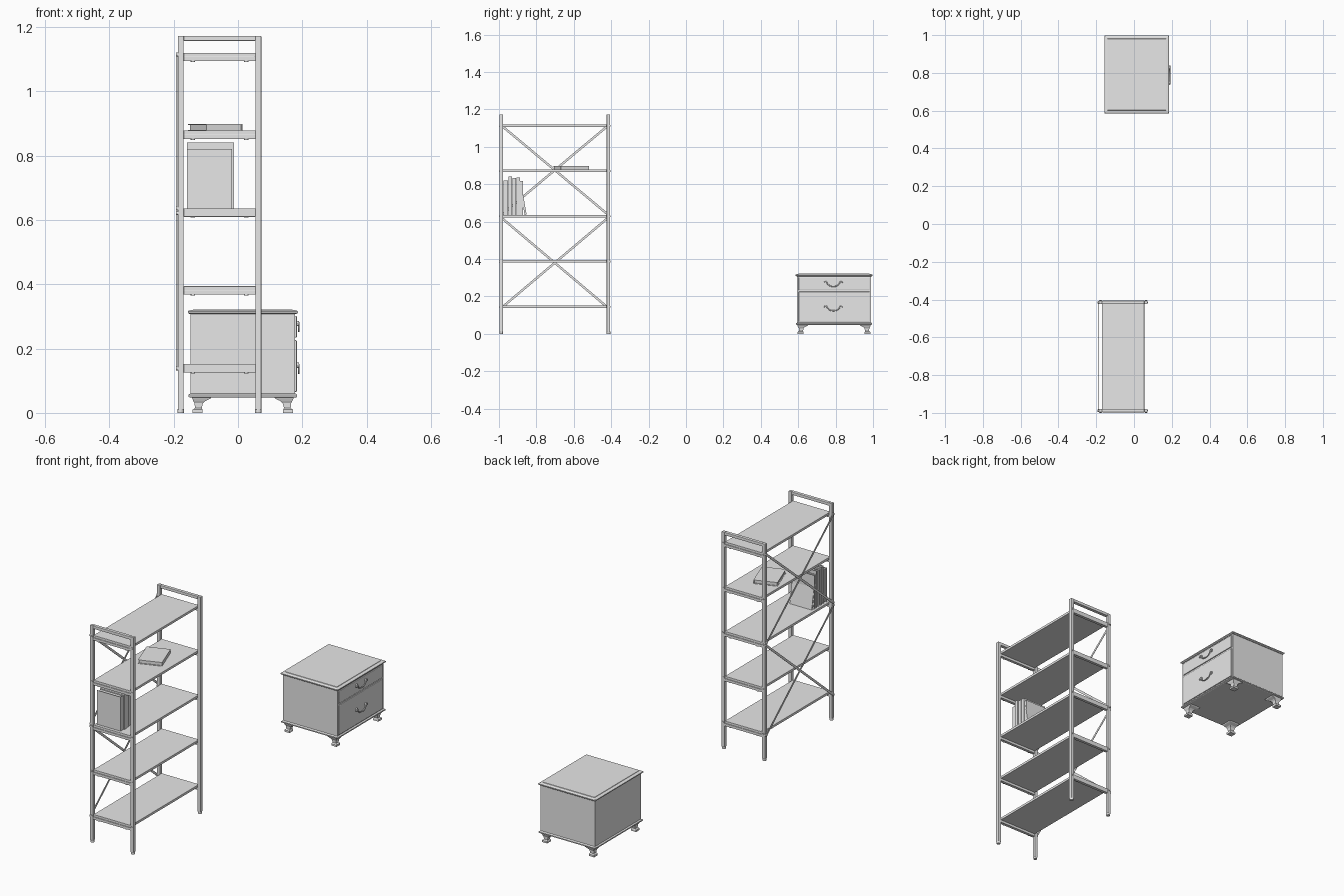
import bpy, bmesh, math
from mathutils import Vector, Matrix

if "Cube" in bpy.data.objects:
    bpy.data.objects.remove(bpy.data.objects["Cube"], do_unlink=True)

grey = bpy.data.materials.new("plain_grey")
grey.use_nodes = True
GREY = (0.8, 0.8, 0.8, 1)
grey.diffuse_color = GREY
grey.node_tree.nodes["Principled BSDF"].inputs["Base Color"].default_value = GREY


def finish(name, bm, bevel=0):
    bmesh.ops.recalc_face_normals(bm, faces=bm.faces)
    mesh = bpy.data.meshes.new(name)
    bm.to_mesh(mesh)
    bm.free()
    mesh.materials.append(grey)
    ob = bpy.data.objects.new(name, mesh)
    bpy.context.collection.objects.link(ob)
    if bevel:
        mod = ob.modifiers.new("edge", "BEVEL")
        mod.width = bevel
        mod.segments = 2
    return ob


def add_box(bm, x, y, z, matrix=Matrix()):
    """Box from (low, high) ranges."""
    lo, hi = zip(x, y, z)
    lo, hi = Vector(lo), Vector(hi)
    fit = Matrix.Translation((lo + hi) / 2) @ Matrix.Diagonal((*(hi - lo), 1))
    bmesh.ops.create_cube(bm, size=1, matrix=matrix @ fit)


def box(name, x, y, z, bevel=0):
    bm = bmesh.new()
    add_box(bm, x, y, z)
    return finish(name, bm, bevel)


def loft(name, rings):
    """Skin a stack of four-cornered rings."""
    bm = bmesh.new()
    rows = [[bm.verts.new(p) for p in ring] for ring in rings]
    for a, b in zip(rows, rows[1:]):
        for i in range(4):
            j = (i + 1) % 4
            bm.faces.new((a[i], a[j], b[j], b[i]))
    bm.faces.new(rows[0])
    bm.faces.new(rows[-1])
    return finish(name, bm)


def rect(x, y, z):
    return [(x[0], y[0], z), (x[1], y[0], z), (x[1], y[1], z), (x[0], y[1], z)]


def disc(name, centre, radius, depth, axis):
    bm = bmesh.new()
    turn = Vector((0, 0, 1)).rotation_difference(Vector(axis)).to_matrix().to_4x4()
    bmesh.ops.create_cone(bm, cap_ends=True, segments=12, radius1=radius, radius2=radius,
                          depth=depth, matrix=Matrix.Translation(centre) @ turn)
    return finish(name, bm)


# Shelf unit: two end frames joined by five boards
BACK, FRONT = -0.178, 0.0635
ENDS = (-0.988, -0.415)
MID = sum(ENDS) / 2
TOPS = [0.152 + 0.242 * i for i in range(5)]
H = 0.009

for y in ENDS:
    side = 1 if y > MID else -1
    for x in (BACK, FRONT):
        box("post", (x - H, x + H), (y - H, y + H), (0.01, 1.173), 0.002)
        disc("post_foot", (x, y, 0.006), 0.01, 0.012, (0, 0, 1))
    box("top_rail", (BACK + H, FRONT - H), (y - H, y + H), (1.157, 1.173), 0.002)
    for top in TOPS:
        box("shelf_rail", (BACK + H, FRONT - H), (y - 0.008, y + 0.008),
            (top - 0.026, top - 0.012), 0.001)
        for x in (BACK, FRONT):
            disc("bolt", (x, y + side * 0.01, top - 0.007), 0.005, 0.004, (0, 1, 0))
        for x in (-0.14, 0.026):
            disc("screw", (x, y, top - 0.027), 0.007, 0.004, (0, 0, 1))

for top in TOPS:
    box("shelf_board", (BACK + H, FRONT - H), (ENDS[0] - 0.005, ENDS[1] + 0.005),
        (top - 0.013, top), 0.001)

# Crossed flat braces on the back
for low, high in ((TOPS[0] - 0.014, TOPS[2] - 0.014), (TOPS[2] + 0.0, TOPS[4] - 0.005)):
    for layer, (za, zb) in enumerate(((low, high), (high, low))):
        a, b = Vector((0, ENDS[0], za)), Vector((0, ENDS[1], zb))
        run = b - a
        tilt = Matrix.Rotation(math.atan2(run.z, run.y), 4, "X")
        place = Matrix.Translation((a + b) / 2 + Vector((-0.1885 - layer * 0.002, 0, 0)))
        half = run.length / 2
        bm = bmesh.new()
        add_box(bm, (-0.001, 0.001), (-half, half), (-0.006, 0.006), place @ tilt)
        finish("cross_brace", bm)
        for p in (a, b):
            disc("brace_bolt", (-0.19, p.y, p.z), 0.006, 0.006, (1, 0, 0))


# Books: two covers, a spine and a page block
def book(depth, thick, height, matrix):
    bm = bmesh.new()
    c = 0.002
    for y in (0, thick - c):
        add_box(bm, (0, depth), (y, y + c), (0, height), matrix)
    add_box(bm, (depth - c, depth + c), (0, thick), (0, height), matrix)
    add_box(bm, (0.004, depth - c), (c, thick - c), (0.004, height - 0.004), matrix)
    return finish("book", bm)


y = -0.977
for thick, height, depth in ((0.026, 0.184, 0.138), (0.021, 0.205, 0.143), (0.02, 0.198, 0.14),
                             (0.019, 0.2, 0.136), (0.015, 0.182, 0.132)):
    book(depth, thick, height, Matrix.Translation((-0.158, y, TOPS[2])))
    y += thick + 0.001
book(0.13, 0.011, 0.168, Matrix.Translation((-0.155, -0.863, TOPS[2]))
     @ Matrix.Rotation(math.radians(10), 4, "X"))
book(0.12, 0.02, 0.16, Matrix.Translation((-0.071, -0.615, TOPS[3]))
     @ Matrix.Rotation(math.radians(20), 4, "Z")
     @ Matrix.Translation((-0.06, 0.08, 0)) @ Matrix.Rotation(math.pi / 2, 4, "X"))

# Bedside cabinet, drawers facing +x
CX, CY = (-0.148, 0.178), (0.594, 0.989)


def grow(span, amount):
    return (span[0] - amount, span[1] + amount)


box("cabinet_body", CX, CY, (0.055, 0.312))
loft("cabinet_top", [rect(grow(CX, g), grow(CY, g), z) for g, z in
                     ((0.003, 0.307), (0.008, 0.311), (0.008, 0.316), (0.003, 0.319),
                      (-0.008, 0.32), (-0.009, 0.322))])
loft("base_moulding", [rect(grow(CX, g), grow(CY, g), z) for g, z in
                       ((0.002, 0.048), (0.006, 0.05), (0.006, 0.056), (0, 0.061))])
for low, high in ((0.065, 0.226), (0.234, 0.302)):
    box("drawer_front", (0.17, 0.183), grow(CY, -0.008), (low, high), 0.003)

# Bracket feet, one stepped block in each corner
STEPS = ((0.05, 0.0, 0.062), (0.044, 0.002, 0.058), (0.037, 0.005, 0.042), (0.03, 0.009, 0.035),
         (0.015, 0.01, 0.031), (0.01, 0.003, 0.034), (0, 0.003, 0.034))
for cx, sx in ((CX[0] + 0.004, 1), (CX[1] - 0.004, -1)):
    for cy, sy in ((CY[0], 1), (CY[1], -1)):
        loft("cabinet_foot", [rect((cx + sx * a, cx + sx * b), (cy + sy * a, cy + sy * b), z)
                              for z, a, b in STEPS])

# Drop handles swept along a curved path
for z in (0.272, 0.142):
    curve = bpy.data.curves.new("drawer_handle", "CURVE")
    curve.dimensions = "3D"
    curve.bevel_depth = 0.003
    curve.bevel_resolution = 2
    curve.resolution_u = 5
    curve.use_fill_caps = True
    path = ((-0.05, 0.002), (-0.04, 0.008), (-0.03, -0.006), (-0.016, -0.016), (0, -0.018))
    path += tuple((-a, b) for a, b in reversed(path[:-1]))
    spline = curve.splines.new("BEZIER")
    spline.bezier_points.add(len(path) - 1)
    for p, (dy, dz) in zip(spline.bezier_points, path):
        p.co = (0.189, 0.788 + dy, z + dz)
        p.handle_left_type = p.handle_right_type = "AUTO"
    curve.materials.append(grey)
    bpy.context.collection.objects.link(bpy.data.objects.new("drawer_handle", curve))
    for dy in (-0.04, 0.04):
        disc("handle_mount", (0.186, 0.788 + dy, z + 0.006), 0.008, 0.008, (1, 0, 0))
